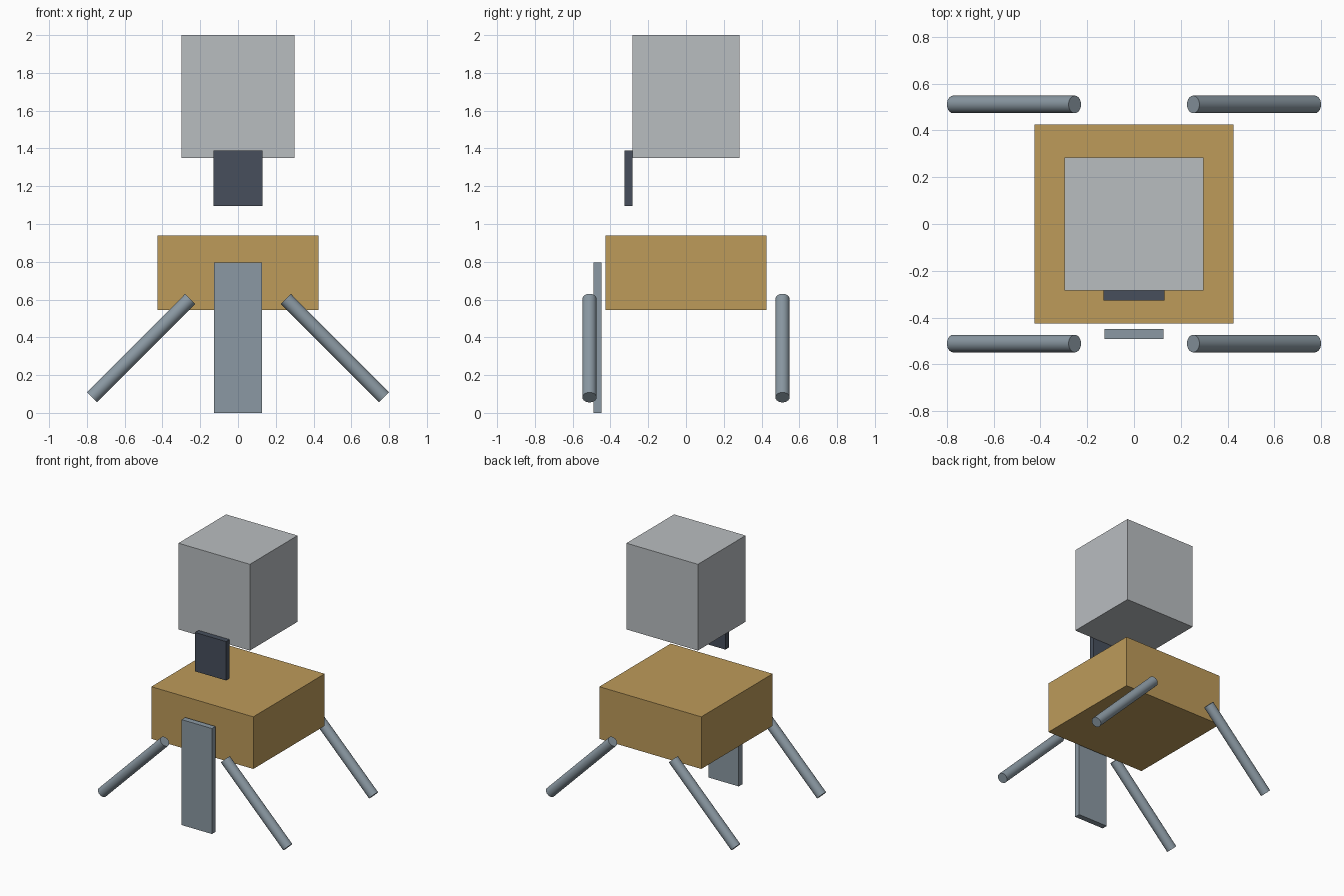
import bpy, math
from mathutils import Vector

if "Cube" in bpy.data.objects:
    bpy.data.objects.remove(bpy.data.objects["Cube"])


def material(name, rgb):
    """Flat material from 0-255 sRGB values, stored as linear."""
    m = bpy.data.materials.new(name)
    lin = [((c / 255 + 0.055) / 1.055) ** 2.4 for c in rgb]
    m.diffuse_color = (*lin, 1)
    m.use_nodes = True
    m.node_tree.nodes["Principled BSDF"].inputs["Base Color"].default_value = m.diffuse_color
    return m


light_grey = material("light_grey", (185, 189, 192))
tan = material("tan", (189, 155, 90))
steel = material("blue_grey_steel", (139, 153, 163))
dark = material("dark_slate", (71, 79, 92))


def box(name, lo, hi, mat):
    lo, hi = Vector(lo), Vector(hi)
    bpy.ops.mesh.primitive_cube_add(size=1, location=(lo + hi) / 2)
    o = bpy.context.object
    o.name = name
    o.scale = hi - lo
    bpy.ops.object.transform_apply(location=False, rotation=False, scale=True)
    o.data.materials.append(mat)
    return o


def rod(name, a, b, radius, mat):
    a, b = Vector(a), Vector(b)
    bpy.ops.mesh.primitive_cylinder_add(vertices=32, radius=radius,
                                        depth=(b - a).length, location=(a + b) / 2)
    o = bpy.context.object
    o.name = name
    o.rotation_euler = (b - a).to_track_quat('Z', 'Y').to_euler()
    o.data.materials.append(mat)
    bpy.ops.object.shade_smooth_by_angle(angle=math.radians(40))
    return o


# Head block, body block and the two thin front plates
box("head", (-0.298, -0.284, 1.35), (0.298, 0.284, 2.0), light_grey)
box("body", (-0.425, -0.425, 0.545), (0.425, 0.425, 0.938), tan)
box("neck_plate", (-0.13, -0.326, 1.095), (0.13, -0.284, 1.388), dark)
box("front_panel", (-0.126, -0.491, 0.0), (0.126, -0.448, 0.795), steel)

# Four splayed round legs
for sy, end in ((-1, "front"), (1, "back")):
    for sx, side in ((-1, "left"), (1, "right")):
        rod(f"{end}_{side}_leg", (sx * 0.253, sy * 0.511, 0.604),
            (sx * 0.773, sy * 0.511, 0.082), 0.0375, steel)
